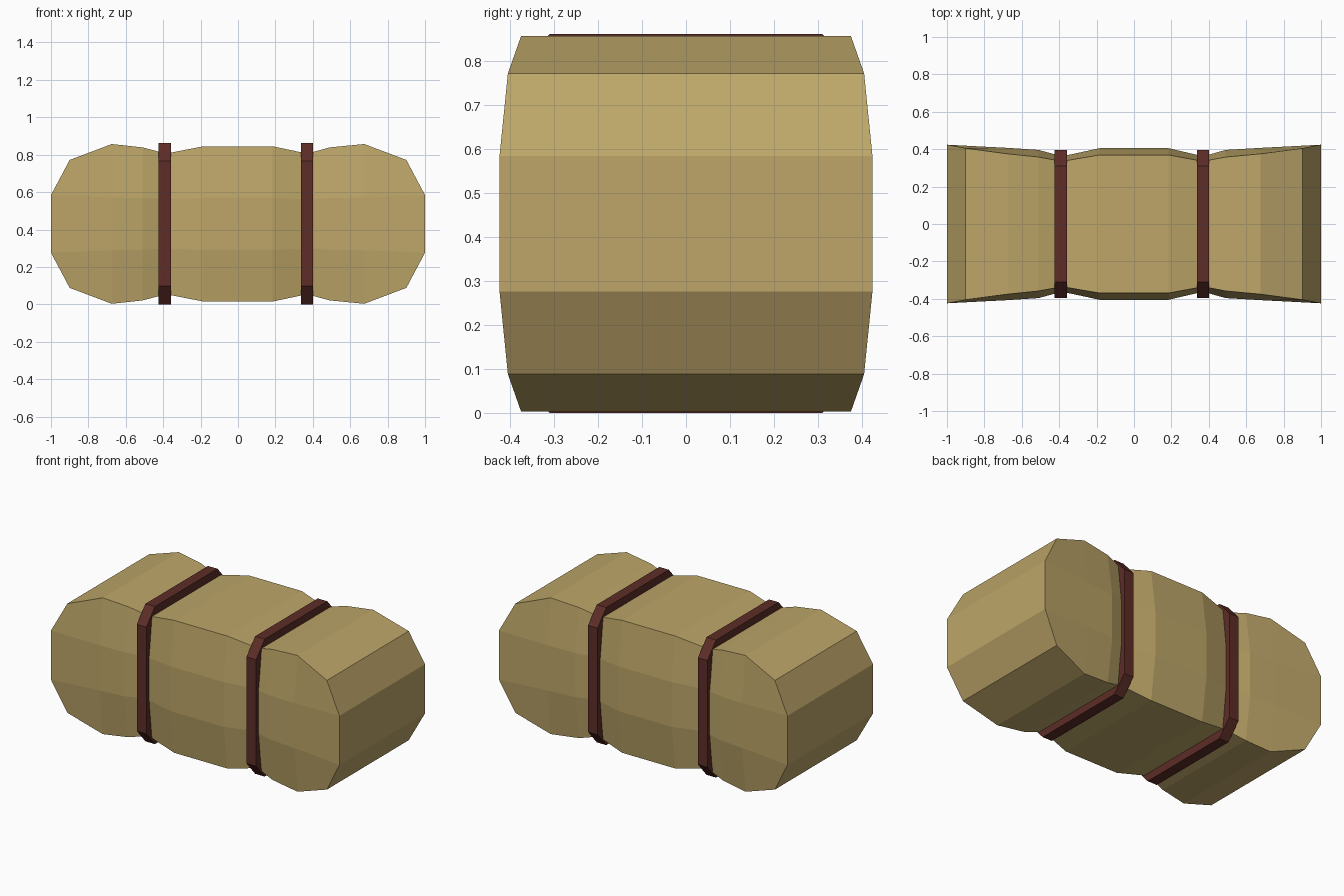
import bpy, bmesh

if "Cube" in bpy.data.objects:
    bpy.data.objects.remove(bpy.data.objects["Cube"])

def material(name, rgb):
    m = bpy.data.materials.new(name)
    m.diffuse_color = (*rgb, 1)
    m.use_nodes = True
    m.node_tree.nodes["Principled BSDF"].inputs["Base Color"].default_value = m.diffuse_color
    return m

def make_object(name, bm, mat):
    bmesh.ops.recalc_face_normals(bm, faces=bm.faces[:])
    me = bpy.data.meshes.new(name)
    bm.to_mesh(me)
    bm.free()
    me.materials.append(mat)
    ob = bpy.data.objects.new(name, me)
    bpy.context.collection.objects.link(ob)
    return ob

straw = material("straw", (0.51, 0.38, 0.14))
leather = material("strap_brown", (0.11, 0.026, 0.02))

# Bale stations: x, z_top, y_top, half height of the middle band, y_mid
# The rim corners slope from x to rim_x on the end stations
MID = 0.43
stations = [
    (-1.0, -0.9, 0.772, 0.405, 0.154, 0.424),
    (-0.675, -0.675, 0.857, 0.375, 0.141, 0.407),
    (-0.51, -0.51, 0.839, 0.358, 0.138, 0.396),
    (-0.385, -0.385, 0.806, 0.335, 0.132, 0.362),
    (-0.185, -0.185, 0.845, 0.369, 0.140, 0.405),
    (0.185, 0.185, 0.845, 0.369, 0.140, 0.405),
    (0.37, 0.37, 0.806, 0.335, 0.132, 0.362),
    (0.49, 0.49, 0.839, 0.358, 0.138, 0.396),
    (0.675, 0.675, 0.857, 0.375, 0.141, 0.407),
    (1.0, 0.9, 0.772, 0.405, 0.154, 0.424),
]
bm = bmesh.new()
rings = []
for x, rim_x, zt, yt, h, ym in stations:
    zb = 2 * MID - zt
    half = [(rim_x, yt, zt), (x, ym, MID + h), (x, ym, MID - h), (rim_x, yt, zb)]
    pts = half + [(a, -b, c) for a, b, c in reversed(half)]
    rings.append([bm.verts.new(p) for p in pts])
for a, b in zip(rings, rings[1:]):
    for i in range(8):
        j = (i + 1) % 8
        bm.faces.new((a[i], a[j], b[j], b[i]))
# Faceted end caps
for r in (rings[0], rings[-1]):
    for i in range(3):
        bm.faces.new((r[i], r[i + 1], r[6 - i], r[7 - i]))
make_object("bale", bm, straw)

def strap(name, cx, w=0.033):
    # Chamfered rectangular band wrapped around the bale
    def loop(x, t):
        y1, y2, z1, z2 = 0.395 - t, 0.31 - t / 2, 0.334 - t / 2, 0.431 - t
        q = [(y2, z2), (y1, z1), (y1, -z1), (y2, -z2),
             (-y2, -z2), (-y1, -z1), (-y1, z1), (-y2, z2)]
        return [bm.verts.new((x, y, z + 0.431)) for y, z in q]
    bm = bmesh.new()
    loops = [loop(cx - w, 0), loop(cx + w, 0), loop(cx + w, 0.065), loop(cx - w, 0.065)]
    for k in range(4):
        a, b = loops[k], loops[(k + 1) % 4]
        for i in range(8):
            j = (i + 1) % 8
            bm.faces.new((a[i], a[j], b[j], b[i]))
    make_object(name, bm, leather)

strap("left_strap", -0.392)
strap("right_strap", 0.369)
